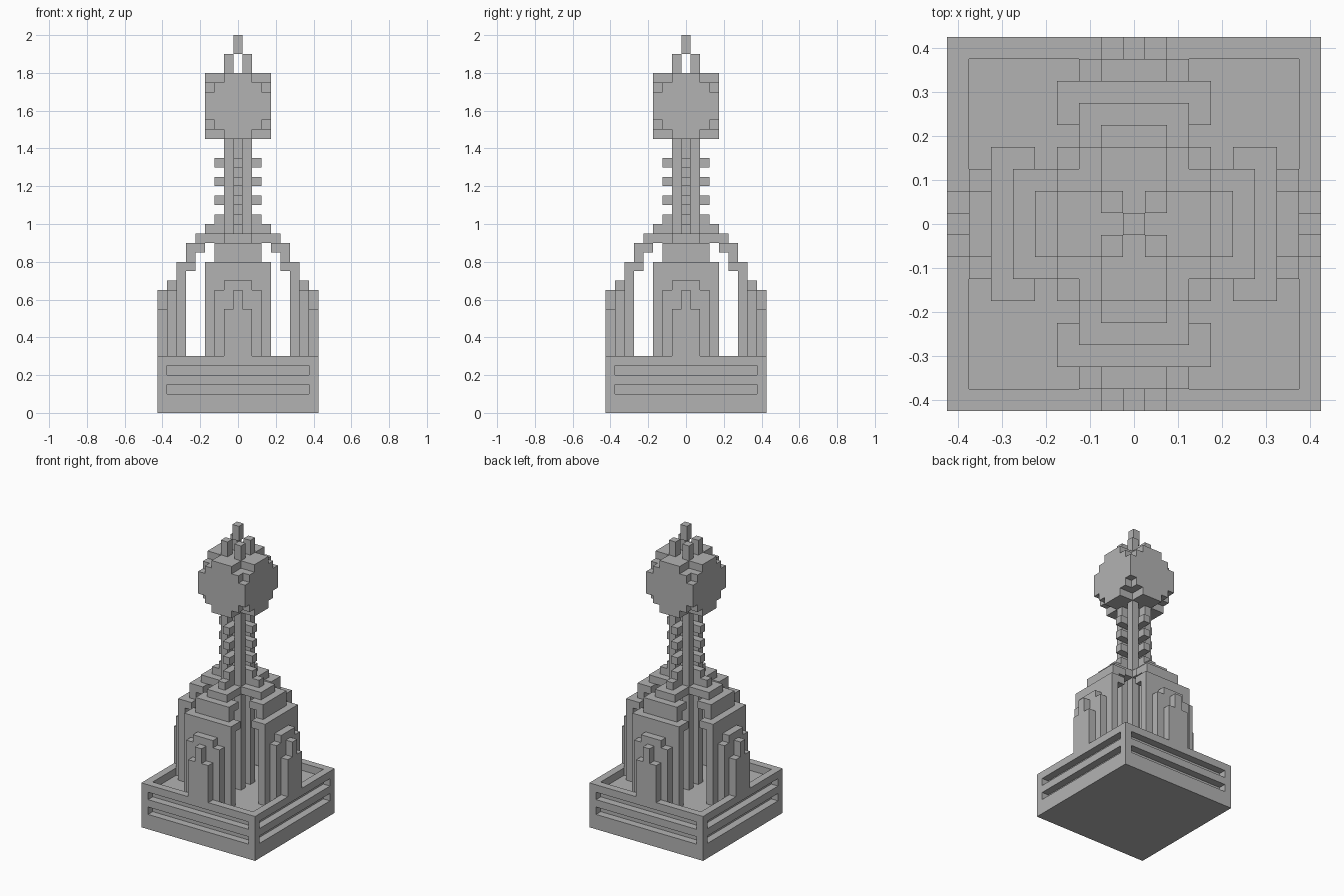
import bpy
import bmesh
from itertools import product
from mathutils import Vector

if "Cube" in bpy.data.objects:
    bpy.data.objects.remove(bpy.data.objects["Cube"])

U = 0.05  # edge of one block

stone = bpy.data.materials.new("grey stone")
stone.use_nodes = True
GREY = (0.45, 0.45, 0.45, 1)
stone.diffuse_color = GREY
stone.node_tree.nodes["Principled BSDF"].inputs["Base Color"].default_value = GREY


def box(x0, x1, y0, y1, z0, z1):
    """Blocks x0..x1, y0..y1 inclusive, from level z0 up to level z1."""
    return set(product(range(x0, x1 + 1), range(y0, y1 + 1), range(z0, z1)))


def pillar(half, r, z0, z1):
    """Part of the front buttress, r blocks out from the middle."""
    return box(-half, half, -r, -r, z0, z1)


def turn(cells, times):
    for _ in range(times):
        cells = {(-y, x, z) for x, y, z in cells}
    return cells


parts = {}

# Square base with sunken floor and two grooves round each side
base = box(-8, 8, -8, 8, 0, 6) - box(-7, 7, -7, 7, 5, 6)
for side in range(4):
    for level in (2, 4):
        base -= turn(box(-7, 7, -8, -8, level, level + 1), side)
parts["base"] = base

# Stepped buttress with an arch reaching in to the shaft
buttress = set()
for half, r, z0, z1 in (
        (1, 8, 6, 11), (0, 8, 11, 13),
        (2, 7, 5, 13), (1, 7, 13, 14),
        (3, 6, 5, 16),
        (3, 5, 15, 16), (2, 5, 16, 18),
        (2, 4, 17, 18), (1, 4, 18, 19),
        (1, 3, 18, 19), (0, 3, 19, 20),
        (1, 2, 18, 19), (0, 2, 19, 20)):
    buttress |= pillar(half, r, z0, z1)
for side, name in enumerate(("front", "left", "back", "right")):
    parts[name + "_buttress"] = turn(buttress, side)

# Shaft of four corner columns round a core
shaft = box(0, 0, 0, 0, 5, 29)
for sx, sy in product((-1, 1), repeat=2):
    shaft |= box(sx, sx, sy, sy, 5, 29)
parts["shaft"] = shaft

# Cross-shaped collars on the shaft
collars = set()
for z in range(20, 28, 2):
    collars |= box(-2, 2, 0, 0, z, z + 1) | box(0, 0, -2, 2, z, z + 1)
parts["collars"] = collars - shaft

# Rounded block head
head = box(-3, 3, -3, 3, 30, 35)
for z in (30, 34):
    head -= {(x, y, z) for x, y in product((-3, 3), repeat=2)}
for z in (29, 35):
    head |= box(-1, 1, -3, 3, z, z + 1) | box(-3, 3, -1, 1, z, z + 1)
parts["head"] = head

# Crown prongs and finial
parts["prongs"] = {(x, y, z) for x, y, z in product((-1, 1), (-1, 1), (36, 37))}
parts["finial"] = box(0, 0, 0, 0, 38, 40)

solid = set().union(*parts.values())


def build(name, cells):
    """Skin the outside of the blocks and merge flat areas."""
    bm = bmesh.new()
    for cell in sorted(cells):
        for axis, sign in product(range(3), (-1, 1)):
            step = [0, 0, 0]
            step[axis] = sign
            if tuple(c + s for c, s in zip(cell, step)) in solid:
                continue
            n = Vector(step)
            a = Vector([step[2], step[0], step[1]])
            b = n.cross(a)
            mid = Vector(cell) + Vector((0, 0, 0.5)) + n / 2
            corners = [mid + (a * i + b * j) / 2
                       for i, j in ((-1, -1), (1, -1), (1, 1), (-1, 1))]
            bm.faces.new([bm.verts.new(c * U) for c in corners])
    bmesh.ops.remove_doubles(bm, verts=bm.verts, dist=U / 50)
    bmesh.ops.dissolve_limit(bm, angle_limit=0.02, verts=bm.verts, edges=bm.edges)
    mesh = bpy.data.meshes.new(name)
    bm.to_mesh(mesh)
    bm.free()
    mesh.materials.append(stone)
    bpy.context.collection.objects.link(bpy.data.objects.new(name, mesh))


for part, blocks in parts.items():
    build(part, blocks)
